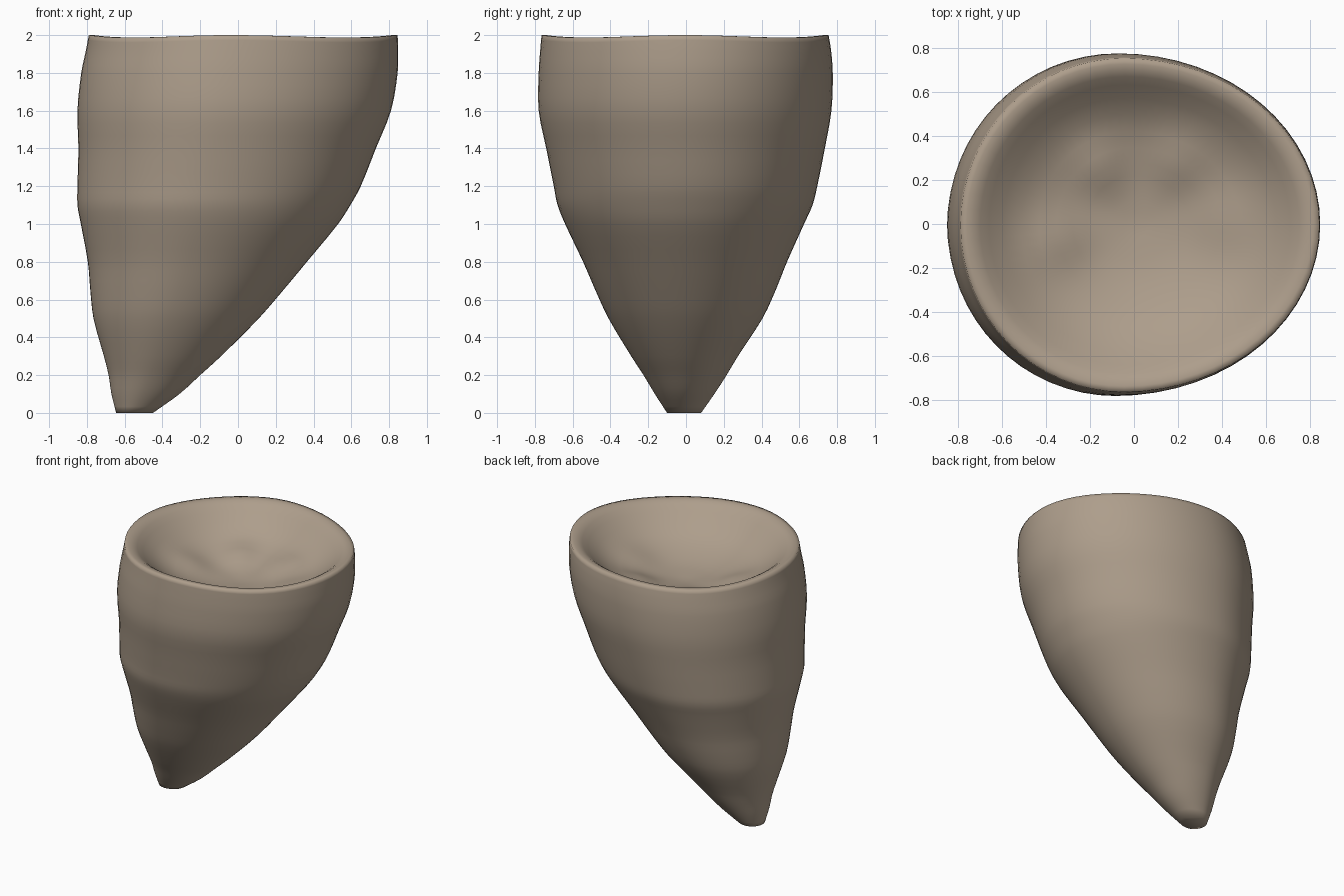
import bpy, bmesh, math

if "Cube" in bpy.data.objects:
    bpy.data.objects.remove(bpy.data.objects["Cube"])

SEG = 64   # points around each ring
SUB = 3    # rings between profile stations

# Outer wall stations: z, left x, right x, front y, back y
WALL = [
    (0.00, -0.645, -0.45, -0.10, 0.08),
    (0.10, -0.67, -0.31, -0.165, 0.15),
    (0.20, -0.685, -0.20, -0.225, 0.215),
    (0.30, -0.71, -0.09, -0.29, 0.275),
    (0.50, -0.765, 0.11, -0.41, 0.405),
    (0.65, -0.782, 0.24, -0.48, 0.475),
    (0.80, -0.795, 0.365, -0.545, 0.535),
    (1.00, -0.832, 0.53, -0.64, 0.625),
    (1.10, -0.85, 0.595, -0.68, 0.67),
    (1.20, -0.85, 0.65, -0.70, 0.695),
    (1.40, -0.845, 0.73, -0.74, 0.735),
    (1.60, -0.85, 0.81, -0.78, 0.77),
    (1.80, -0.83, 0.845, -0.78, 0.777),
    (1.92, -0.805, 0.848, -0.772, 0.768),
    (2.00, -0.79, 0.845, -0.765, 0.755),
]
# Bowl stations: fraction of rim radius, depth below rim
BOWL = [(0.965, -0.0), (0.93, 0.005), (0.89, 0.025), (0.84, 0.06), (0.76, 0.115),
        (0.66, 0.175), (0.56, 0.215), (0.46, 0.245), (0.37, 0.265), (0.29, 0.28),
        (0.21, 0.288), (0.14, 0.293), (0.07, 0.297)]
# Soft lumps on the bowl floor: x, y, height, spread
LUMPS = [(-0.16, 0.26, 0.040, 0.09), (0.20, 0.28, 0.040, 0.10),
         (-0.36, -0.08, 0.035, 0.10), (0.42, 0.02, 0.025, 0.11)]


def spline(rows, n):
    """Smooth interpolation through rows of numbers."""
    out = []
    for i in range(len(rows) - 1):
        a, b = rows[max(i - 1, 0)], rows[i]
        c, d = rows[i + 1], rows[min(i + 2, len(rows) - 1)]
        for k in range(n):
            t = k / n
            # tangents scaled by actual height spacing
            mb = [(q - p) / (c[0] - a[0]) * (c[0] - b[0]) for p, q in zip(a, c)]
            mc = [(q - p) / (d[0] - b[0]) * (c[0] - b[0]) for p, q in zip(b, d)]
            out.append([(2*t**3 - 3*t*t + 1) * p + (t**3 - 2*t*t + t) * u
                        + (3*t*t - 2*t**3) * q + (t**3 - t*t) * v
                        for p, q, u, v in zip(b, c, mb, mc)])
    out.append(list(rows[-1]))
    return out


def egg(left, right, front, back):
    """Egg outline, widest a little left of the middle."""
    cx, cy = left + (right - left) * 0.455, (front + back) / 2
    pts = []
    for i in range(SEG):
        a = 2 * math.pi * i / SEG
        c, s = math.cos(a), math.sin(a)
        pts.append((cx + c * (right - cx if c > 0 else cx - left),
                    cy + s * (back - front) / 2))
    return pts


def rim_wave(i):
    return -0.007 * (1 - math.cos(8 * math.pi * i / SEG))


bm = bmesh.new()
rings = []
# Outer wall, with a gentle wave along the rim
for z, l, r, f, b in spline(WALL, SUB):
    w = max(0, (z - 1.8) / 0.2)
    rings.append([bm.verts.new((x, y, z + w * rim_wave(i)))
                  for i, (x, y) in enumerate(egg(l, r, f, b))])

# Rounded lip and lumpy bowl
rim = egg(*WALL[-1][1:])
CX, CY = 0.02, 0.0
for frac, depth in BOWL:
    ring = []
    for i, (x, y) in enumerate(rim):
        px, py = CX + (x - CX) * frac, CY + (y - CY) * frac
        z = 2 - depth + frac ** 3 * rim_wave(i)
        for lx, ly, h, s in LUMPS:
            z += h * math.exp(-((px - lx) ** 2 + (py - ly) ** 2) / (2 * s * s))
        ring.append(bm.verts.new((px, py, z)))
    rings.append(ring)

# Skin between rings, then close the tip and the bowl centre
for a, b in zip(rings, rings[1:]):
    for i in range(SEG):
        j = (i + 1) % SEG
        bm.faces.new((a[i], a[j], b[j], b[i]))
bm.faces.new(rings[0][::-1])
centre = bm.verts.new((CX, CY, 1.70))
for i in range(SEG):
    bm.faces.new((rings[-1][i], rings[-1][(i + 1) % SEG], centre))
for face in bm.faces:
    face.smooth = True

mesh = bpy.data.meshes.new("hollow_horn")
bm.to_mesh(mesh)
bm.free()
mat = bpy.data.materials.new("warm taupe")
mat.diffuse_color = (0.42, 0.34, 0.26, 1)
mat.use_nodes = True
mat.node_tree.nodes["Principled BSDF"].inputs["Base Color"].default_value = mat.diffuse_color
mesh.materials.append(mat)
bpy.context.collection.objects.link(bpy.data.objects.new("hollow_horn", mesh))
